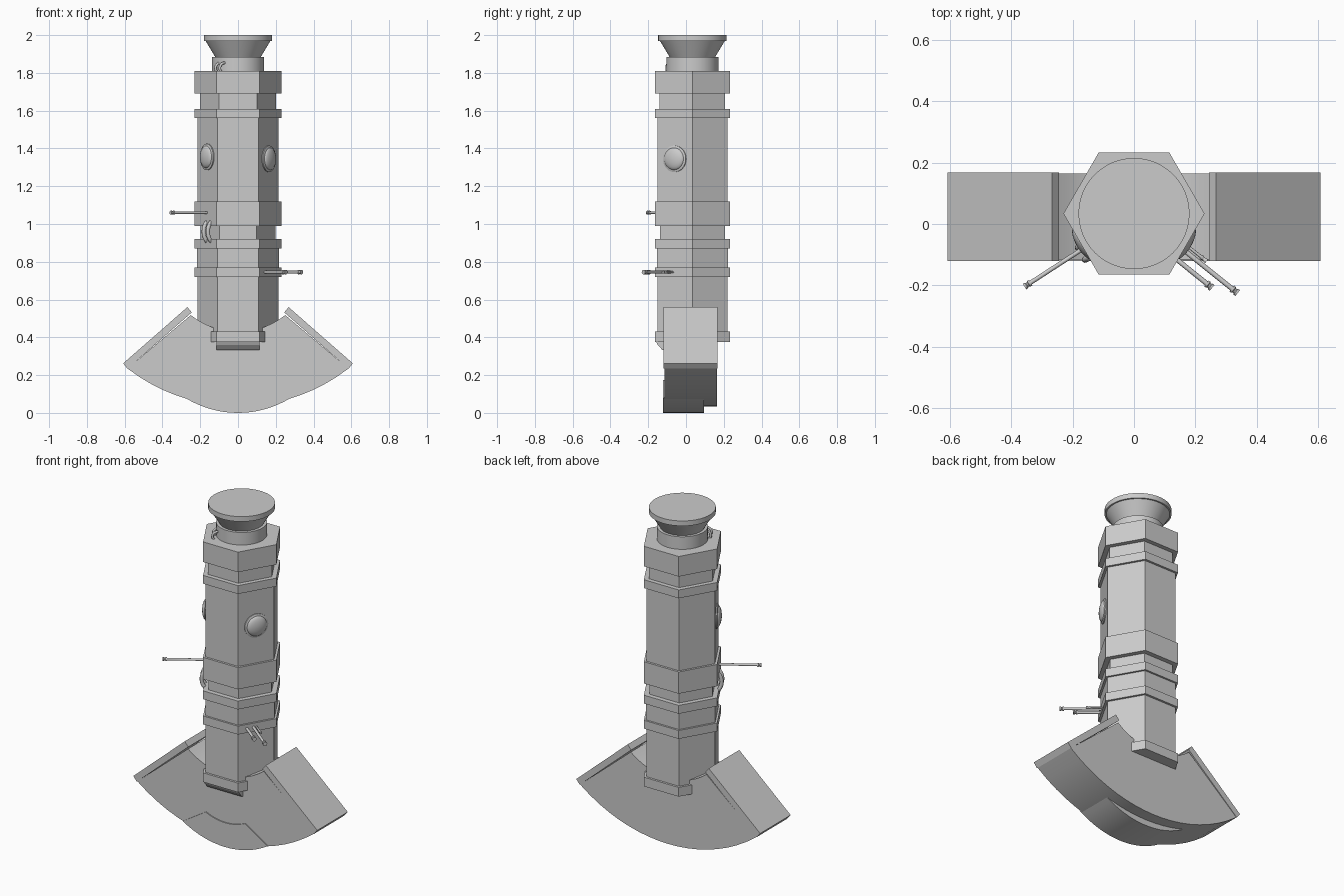
import bpy, bmesh, math
from mathutils import Vector

if "Cube" in bpy.data.objects:
    bpy.data.objects.remove(bpy.data.objects["Cube"])

grey = bpy.data.materials.new("hull_grey")
grey.use_nodes = True
grey.diffuse_color = (0.6, 0.6, 0.6, 1)
grey.node_tree.nodes["Principled BSDF"].inputs["Base Color"].default_value = grey.diffuse_color

CY = 0.034  # column axis in y


def finish(name, bm, smooth=False):
    bmesh.ops.recalc_face_normals(bm, faces=bm.faces)
    mesh = bpy.data.meshes.new(name)
    bm.to_mesh(mesh)
    bm.free()
    mesh.materials.append(grey)
    obj = bpy.data.objects.new(name, mesh)
    bpy.context.collection.objects.link(obj)
    if smooth:
        bpy.ops.object.select_all(action='DESELECT')
        obj.select_set(True)
        bpy.context.view_layer.objects.active = obj
        bpy.ops.object.shade_smooth_by_angle(angle=math.radians(35))
    return obj


def lathe(name, profile, sides, place=(0, CY, 0), axis=(0, 0, 1), smooth=True):
    """Closed turned solid from (radius, height) points."""
    bm = bmesh.new()
    turn = Vector(axis).to_track_quat('Z', 'Y')
    rings = []
    for r, h in profile:
        rings.append([bm.verts.new(Vector(place) + turn @ Vector(
            (r * math.cos(math.tau * i / sides), r * math.sin(math.tau * i / sides), h)))
            for i in range(sides)])
    for a, b in zip(rings, rings[1:]):
        for i in range(sides):
            j = (i + 1) % sides
            bm.faces.new((a[i], a[j], b[j], b[i]))
    bm.faces.new(rings[0])
    bm.faces.new(rings[-1])
    return finish(name, bm, smooth)


def extrude_y(name, outline, y0, y1, smooth=False):
    """Prism from an (x, z) outline between two depths."""
    bm = bmesh.new()
    face = bm.faces.new([bm.verts.new((x, y0, z)) for x, z in outline])
    new = bmesh.ops.extrude_face_region(bm, geom=[face])["geom"]
    bmesh.ops.translate(bm, vec=(0, y1 - y0, 0),
                        verts=[v for v in new if isinstance(v, bmesh.types.BMVert)])
    return finish(name, bm, smooth)


def arc(half, low, radius, steps):
    """Upward-curving arc from -half to half whose lowest point is at low."""
    xs = [half * (2 * i / steps - 1) for i in range(steps + 1)]
    return [(x, low + radius - math.sqrt(radius ** 2 - x * x)) for x in xs]


def tube(name, points, radius):
    curve = bpy.data.curves.new(name, 'CURVE')
    curve.dimensions = '3D'
    curve.bevel_depth = radius
    curve.bevel_resolution = 2
    curve.use_fill_caps = True
    spline = curve.splines.new('POLY')
    spline.points.add(len(points) - 1)
    for p, co in zip(spline.points, points):
        p.co = (*co, 1)
    curve.materials.append(grey)
    obj = bpy.data.objects.new(name, curve)
    bpy.context.collection.objects.link(obj)


# Hexagonal column: stacked collars, recesses and body sections
sections = [
    ("base_collar", 0.375, 0.43, 0.23), ("lower_body", 0.43, 0.72, 0.215),
    ("lower_band", 0.72, 0.77, 0.23), ("lower_recess", 0.77, 0.87, 0.217),
    ("middle_band", 0.87, 0.92, 0.23), ("middle_recess", 0.92, 0.99, 0.198),
    ("middle_collar", 0.99, 1.12, 0.23), ("upper_body", 1.12, 1.56, 0.215),
    ("upper_band", 1.56, 1.61, 0.23), ("upper_recess", 1.61, 1.69, 0.2),
    ("top_collar", 1.69, 1.81, 0.23),
]
for name, z0, z1, r in sections:
    lathe(name, [(r, z0), (r, z1)], 6, smooth=False)

# Sloped lip under the front of the base collar
bm = bmesh.new()
lip = [(-0.157, 0.375), (-0.15, 0.36), (-0.125, 0.333), (0, 0.333), (0, 0.375)]
ends = [[bm.verts.new((x, y, z)) for y, z in lip] for x in (-0.115, 0.115)]
for end in ends:
    bm.faces.new(end)
for i in range(len(lip)):
    j = (i + 1) % len(lip)
    bm.faces.new((ends[0][i], ends[0][j], ends[1][j], ends[1][i]))
finish("base_lip", bm)

# Neck and flared round cap
lathe("neck", [(0.138, 1.81), (0.138, 1.885)], 40)
lathe("flared_cap", [(0.118, 1.88), (0.172, 1.97), (0.181, 1.97), (0.181, 2.0)], 48)

# Curved fan hull with angled end plates and a keel
inner = arc(0.25, 0.43, 0.4, 14)
outer = arc(0.585, 0.035, 0.956, 18)
extrude_y("fan_hull", outer + inner[::-1], -0.115, 0.165, True)
for side, label in ((-1, "right"), (1, "left")):
    plate = [(0.608, 0.262), (0.268, 0.56), (0.245, 0.532), (0.585, 0.234)]
    extrude_y(label + "_end_plate", [(side * x, z) for x, z in plate], -0.12, 0.168)
keel = arc(0.28, 0, 0.53, 16) + arc(0.13, 0.145, 0.3, 8)[::-1]
extrude_y("keel", keel, -0.121, 0.095, True)

# Domed ports on the two front side faces
for side, z, label in ((-1, 1.355, "right"), (1, 1.345, "left")):
    normal = Vector((side * math.cos(math.pi / 6), -0.5, 0))
    spot = Vector((0, CY, z)) + normal * 0.18
    lathe(label + "_port_rim", [(0.07, 0), (0.07, 0.012), (0.06, 0.016)], 32, spot, normal)
    dome = [(0.06 * math.cos(a), 0.012 + 0.022 * math.sin(a))
            for a in [math.radians(15 * k) for k in range(6)]]
    lathe(label + "_port_dome", dome + [(0.003, 0.034)], 32, spot, normal)

# Paired arched handles on the right front face and on the neck
normal = Vector((-math.cos(math.pi / 6), -0.5, 0))
tangent = Vector((0.5, -math.cos(math.pi / 6), 0))


def handle(name, shift, out, z, height, reach, radius):
    base = Vector((0, CY, z)) + normal * out + tangent * shift
    tube(name, [base + normal * reach * math.sin(a) + Vector((0, 0, height * math.cos(a)))
                for a in [math.pi * k / 14 for k in range(15)]], radius)


for i, shift in enumerate((0.005, 0.05)):
    handle(f"side_handle_{i + 1}", shift, 0.168, 0.96, 0.062, 0.045, 0.011)
    handle(f"neck_handle_{i + 1}", shift + 0.02, 0.122, 1.825, 0.028, 0.03, 0.007)


# Thin rods with thicker tips
def rod(name, start, end, z, radius):
    a, b = Vector((*start, z)), Vector((*end, z))
    along = (b - a).normalized()
    tube(name, [a, b], radius)
    r = radius
    lathe(name + "_tip", [(r * 1.5, -0.022), (r * 1.5, -0.015), (r * 1.1, -0.012),
                          (r * 1.1, -0.008), (r * 1.5, -0.005), (r * 1.5, 0.002)], 12, b, along)


rod("right_antenna", (-0.15, -0.07), (-0.355, -0.203), 1.06, 0.007)
rod("left_short_rod", (0.12, -0.1), (0.253, -0.207), 0.745, 0.008)
rod("left_long_rod", (0.15, -0.075), (0.336, -0.224), 0.745, 0.008)
rod("left_stub_rod", (0.16, -0.06), (0.235, -0.12), 0.745, 0.005)
